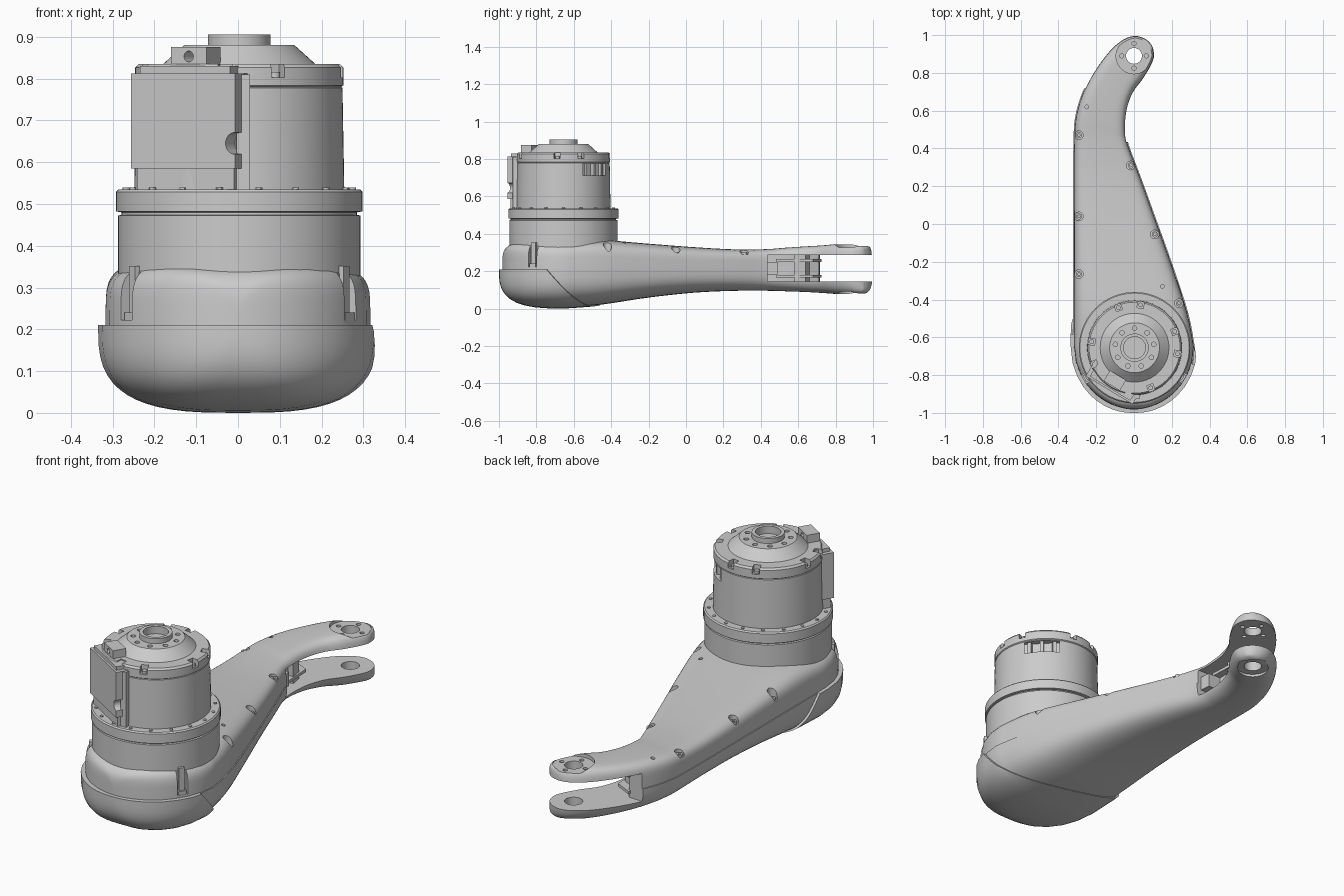
import bpy, bmesh, math
from mathutils import Vector, Matrix

if "Cube" in bpy.data.objects:
    bpy.data.objects.remove(bpy.data.objects["Cube"])

CX, CY = 0.003, -0.655          # motor axis
SEAM = 0.21                     # height where the two arm shells meet


def make(name, bm):
    bmesh.ops.recalc_face_normals(bm, faces=bm.faces)
    me = bpy.data.meshes.new(name)
    bm.to_mesh(me)
    bm.free()
    ob = bpy.data.objects.new(name, me)
    bpy.context.collection.objects.link(ob)
    return ob


def loft(name, rings, caps=True):
    bm = bmesh.new()
    rs = [[bm.verts.new(p) for p in r] for r in rings]
    n = len(rs[0])
    pairs = list(zip(rs, rs[1:])) + ([] if caps else [(rs[-1], rs[0])])
    for a, b in pairs:
        for i in range(n):
            j = (i + 1) % n
            bm.faces.new((a[i], a[j], b[j], b[i]))
    if caps:
        bm.faces.new(rs[0])
        bm.faces.new(rs[-1])
    return make(name, bm)


def lathe(name, profile, x=CX, y=CY, n=72):
    ang = [2 * math.pi * i / n for i in range(n)]
    return loft(name, [[(x + r * math.cos(a), y + r * math.sin(a), z) for r, z in profile]
                       for a in ang], caps=False)


def cyl(name, x, y, z0, z1, r, n=24):
    ring = [(x + r * math.cos(2 * math.pi * i / n), y + r * math.sin(2 * math.pi * i / n)) for i in range(n)]
    return loft(name, [[(*p, z0) for p in ring], [(*p, z1) for p in ring]])


def prism(name, pts, z0, z1):
    return loft(name, [[(*p, z0) for p in pts], [(*p, z1) for p in pts]])


def polar_box(name, deg, r0, r1, half, z0, z1):
    """Box placed radially about the motor axis."""
    a = math.radians(deg)
    d, t = Vector((math.cos(a), math.sin(a))), Vector((-math.sin(a), math.cos(a)))
    c = Vector((CX, CY))
    return prism(name, [c + d * r + t * s for r, s in ((r0, -half), (r1, -half), (r1, half), (r0, half))], z0, z1)


def polar(deg, r):
    a = math.radians(deg)
    return CX + r * math.cos(a), CY + r * math.sin(a)


def radial_cyl(name, deg, r0, r1, side, z, rad):
    """Cylinder whose axis points away from the motor axis."""
    ob = cyl(name, 0, 0, r0, r1, rad)
    m = Matrix.Translation((CX, CY, z)) @ Matrix.Rotation(math.radians(deg), 4, 'Z')
    ob.data.transform(m @ Matrix.Translation((0, side, 0)) @ Matrix.Rotation(math.pi / 2, 4, 'Y'))
    return ob


def cut(ob, cutters):
    for c in cutters:
        c.hide_render = True
        m = ob.modifiers.new('cut', 'BOOLEAN')
        m.operation, m.solver, m.object = 'DIFFERENCE', 'EXACT', c
    bpy.context.view_layer.update()
    me = bpy.data.meshes.new_from_object(ob.evaluated_get(bpy.context.evaluated_depsgraph_get()))
    ob.modifiers.clear()
    ob.data = me
    for c in cutters:
        bpy.data.objects.remove(c)


# Arm stations: left x, y, right x, y, bottom z, top z
STATIONS = [(-.325, -.65, .325, -.65, .005, .36), (-.325, -.45, .29, -.47, .02, .367),
            (-.325, -.2, .205, -.21, .058, .347), (-.325, .05, .115, .04, .085, .328),
            (-.325, .28, .035, .26, .095, .316), (-.323, .47, -.025, .42, .095, .318),
            (-.312, .58, -.037, .5, .092, .325), (-.275, .70, -.03, .6, .088, .332),
            (-.21, .82, 0, .69, .082, .338), (-.13, .925, .05, .76, .076, .345),
            (-.06, .982, .092, .83, .076, .343), (0, 1.0, .11, .88, .08, .338),
            (.055, .985, .105, .92, .09, .33), (.09, .953, .095, .945, .105, .315)]


def spline(pts, sub=4):
    ps = [Vector(p) for p in [pts[0]] + pts + [pts[-1]]]
    out = []
    for i in range(1, len(ps) - 2):
        a, b, c, d = ps[i - 1:i + 3]
        for k in range(sub):
            t = k / sub
            out.append(0.5 * (2 * b + (c - a) * t + (2 * a - 5 * b + 4 * c - d) * t * t
                              + (3 * b - a - 3 * c + d) * t ** 3))
    return out + [ps[-1]]


def shell(name, upper, inset, power, stations, extra=0.0):
    rear = []
    for a in (89, 86, 82, 77, 71, 64, 56, 47, 37, 26, 14):
        t, w = math.sin(math.radians(a)), math.cos(math.radians(a)) * .325
        y, h = -.65 - .34 * t + inset * t, (1 - t ** power) ** (1 / power)
        rear.append((-w, y, w, y, SEAM - (SEAM - .005) * h, SEAM + .15 * h))
    rings, n = [], 28
    for s in rear + [tuple(v) for v in spline(stations)]:
        l, r = Vector(s[0:2]), Vector(s[2:4])
        d = r - l
        mid, half = (l + r) / 2, d / 2 - d.normalized() * inset * min(1, d.length / .12)
        h = s[5] - SEAM if upper else s[4] - SEAM - extra
        ring = []
        for i in range(n + 1):
            th = math.pi * i / n
            c, q = math.cos(th), max(0, math.sin(th))
            u = math.copysign(abs(c) ** (2 / power), c)
            p = mid + half * u
            ring.append((p.x, p.y, SEAM + h * (q ** (2 / power) if 0 < i < n else 0)))
        rings.append(ring)
    return loft(name, rings)


def fork_slot():
    return prism('slot_cutter', [(-.5, .735), (-.18, .71), (-.13, .6), (-.13, .435), (.3, .435),
                                 (.3, 1.2), (-.5, 1.2)], .145, .285)


# Lower arm shell with fork slot and pivot hole
lower = shell('lower_arm_shell', False, .003, 3, STATIONS)
cut(lower, [fork_slot(), cyl('c', 0, .89, 0, .09, .078, 40), cyl('c', 0, .89, .05, .2, .042, 32)])

# Upper arm shell with slot, pivot recess, bolt counterbores and clip channels
BOLTS = [(-.292, .47), (-.017, .31), (-.292, .04), (.11, -.055), (-.292, -.265), (.238, -.42)]
upper = shell('upper_arm_shell', True, .008, 5, STATIONS)
cutters = [fork_slot(), cyl('c', 0, .89, .326, .4, .095, 40), cyl('c', 0, .89, .25, .4, .042, 32)]
cutters += [cyl('c', .065 * x, .89 + .065 * y, .25, .4, .011, 12) for x, y in ((1, 0), (-1, 0), (0, 1), (0, -1))]
cutters += [cyl('c', x, y, .288, .45, .023, 20) for x, y in BOLTS]
cutters += [cyl('c', x, y, .29, .45, .010, 12) for x, y in ((-.25, .62), (.15, -.33))]
cutters += [polar_box('c', a, .292, .45, .026, .222, .45) for a in (-32, -148)]
cut(upper, cutters)
for x, y in BOLTS:
    lathe('arm_bolt', [(.007, .28), (.016, .28), (.016, .300), (.007, .300)], x, y, 16)
for a in (-32, -148):
    polar_box('side_clip', a, .28, .303, .014, .235, .352)
    polar_box('side_clip_foot', a, .28, .312, .02, .215, .24)

# Rear cover wrapped round the bottom of the lower shell
cover = shell('rear_cover', False, -.010, 3, STATIONS[:4], .005)
bm = bmesh.new()
bm.from_mesh(cover.data)
bmesh.ops.bisect_plane(bm, geom=bm.verts[:] + bm.edges[:] + bm.faces[:], plane_co=(.33, -.74, .2),
                       plane_no=(.05, .2, .18), clear_outer=True)
bmesh.ops.holes_fill(bm, edges=[e for e in bm.edges if e.is_boundary])
bm.to_mesh(cover.data)
bm.free()

# Ribs inside the fork pocket
prism('pocket_block', [(-.14, .43), (-.055, .43), (-.06, .49), (-.14, .49)], .18, .25)
prism('pocket_post', [(-.15, .58), (-.10, .58), (-.11, .64), (-.15, .66)], .14, .29)
for z in (.165, .25):
    prism('pocket_rib', [(-.14, .48), (-.09, .48), (-.10, .68), (-.19, .725), (-.19, .68)], z, z + .015)

# Motor mounting collar with groove and screws
lathe('motor_collar', [(.1, .3), (.29, .3), (.29, .472), (.282, .474), (.282, .480), (.295, .482),
                       (.295, .529), (.289, .535), (.1, .535)])
for i in range(18):
    cyl('collar_screw', *polar(20 * i, .271), .53, .539, .008, 12)

# Motor housing: body, cap, cone and hollow boss
motor = lathe('motor_housing', [(.058, .5), (.252, .5), (.247, .778), (.244, .78), (.249, .784), (.249, .826),
                                (.241, .835), (.182, .835), (.132, .88), (.075, .88), (.075, .905), (.058, .905)])
NOTCHES = [7 + 90 * k + s for k in range(4) for s in (-15, 15)]
cutters = [polar_box('c', a, .212, .3, .017, .803, .9) for a in NOTCHES]
cutters += [cyl('c', *polar(40 * i + 10, .103), .865, .9, .012, 14) for i in range(9)]
cutters += [polar_box('c', 45, .215, .32, .085, .712, .775)]
cut(motor, cutters)
cyl('boss_floor', CX, CY, .84, .868, .06, 40)
for a in NOTCHES:
    cyl('cap_screw', *polar(a, .229), .79, .816, .012, 14)
for s in (-.06, 0, .06):
    a = 45 + math.degrees(s / .23)
    polar_box('window_rib', a, .2, .238, .009, .705, .78)

# Control box on the front-left flank, with cable notch and cable lug
FL = -121
box = polar_box('control_box', FL, .12, .262, .145, .585, .812)
cut(box, [radial_cyl('c', FL, .1, .4, .145, .645, .026)])
polar_box('control_box_base', FL, .12, .25, .135, .53, .59)
polar_box('control_box_lid', FL, .14, .252, .125, .80, .83)
polar_box('control_box_edge', FL + 33, .2, .272, .016, .535, .81)
lug = polar_box('cable_lug', FL, .17, .235, .05, .825, .875)
cut(lug, [radial_cyl('c', FL, .1, .4, 0, .853, .013)])

# Crisp edges, smooth curved faces
for ob in bpy.context.scene.objects:
    ob.select_set(True)
    bpy.context.view_layer.objects.active = ob
bpy.ops.object.shade_smooth_by_angle(angle=math.radians(30))
